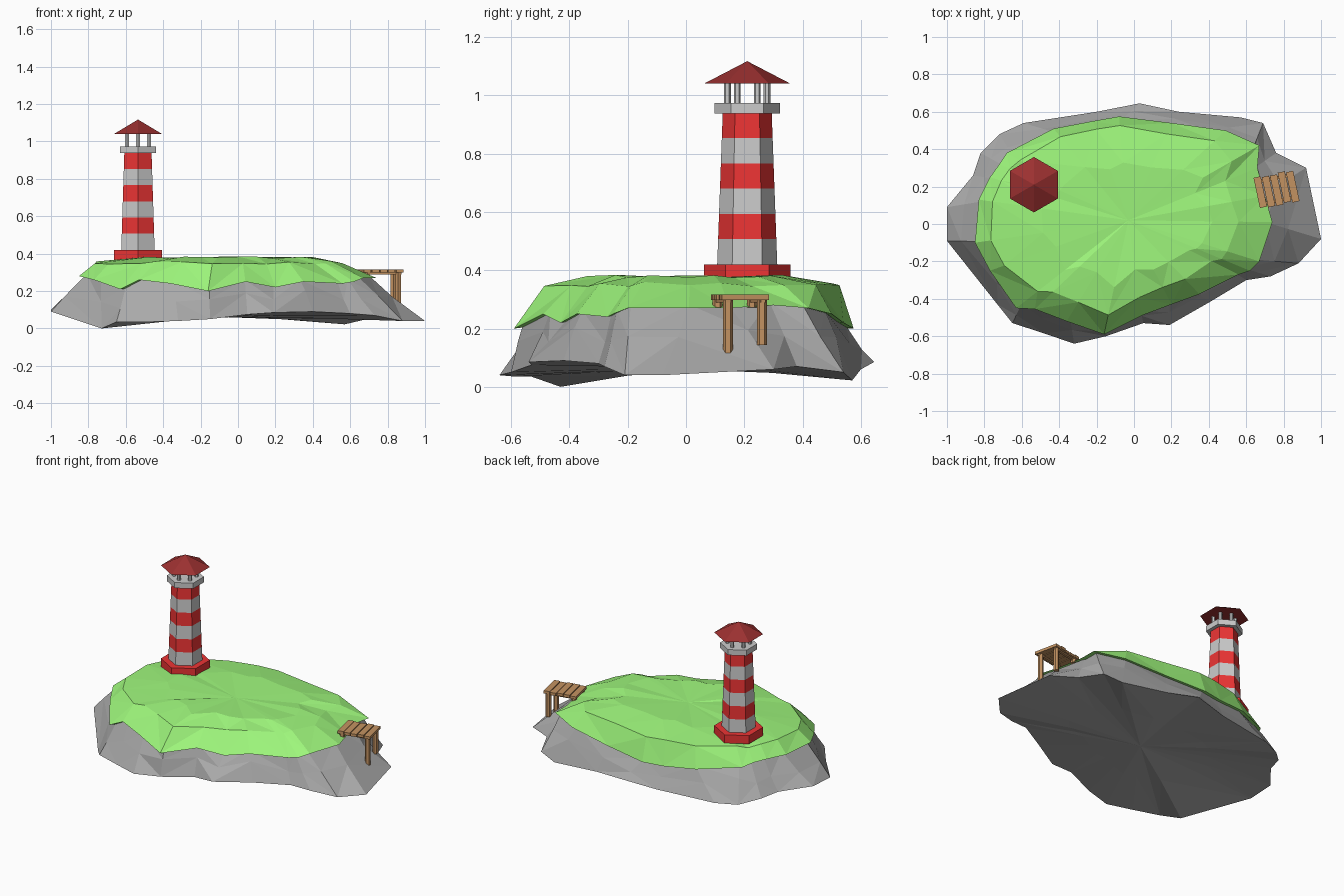
import bpy, bmesh, random
from math import sin, cos, pi, radians
from mathutils import Vector, Matrix

if "Cube" in bpy.data.objects:
    bpy.data.objects.remove(bpy.data.objects["Cube"])

random.seed(4)


def material(name, rgb):
    m = bpy.data.materials.new(name)
    m.diffuse_color = (*rgb, 1)
    m.use_nodes = True
    m.node_tree.nodes["Principled BSDF"].inputs["Base Color"].default_value = m.diffuse_color
    return m


RED = material("red_paint", (0.85, 0.035, 0.035))
ROOF = material("roof_red", (0.33, 0.03, 0.03))
GREEN = material("grass_green", (0.34, 0.92, 0.2))
WOOD = material("wood", (0.55, 0.29, 0.12))
STONE = material("stone", (0.4, 0.4, 0.4))


def finish(name, bm, mat=None):
    bmesh.ops.recalc_face_normals(bm, faces=bm.faces)
    me = bpy.data.meshes.new(name)
    bm.to_mesh(me)
    bm.free()
    if mat:
        me.materials.append(mat)
    ob = bpy.data.objects.new(name, me)
    bpy.context.collection.objects.link(ob)
    return ob


def loft(name, first, rings, last, mat=None):
    """Faceted closed skin: end point, rings of equal count, end point."""
    bm = bmesh.new()
    vs = [[bm.verts.new(p) for p in r] for r in rings]
    a, b = bm.verts.new(first), bm.verts.new(last)
    n = len(vs[0])
    for i in range(n):
        j = (i + 1) % n
        bm.faces.new((a, vs[0][j], vs[0][i]))
        bm.faces.new((b, vs[-1][i], vs[-1][j]))
        for lo, hi in zip(vs, vs[1:]):
            if i % 2:
                bm.faces.new((lo[i], lo[j], hi[j]))
                bm.faces.new((lo[i], hi[j], hi[i]))
            else:
                bm.faces.new((lo[i], lo[j], hi[i]))
                bm.faces.new((lo[j], hi[j], hi[i]))
    return finish(name, bm, mat)


def prism(name, x, y, z0, z1, r0, r1, mat=None):
    """Six-sided prism or cone with corners on the y axis."""
    bm = bmesh.new()
    bmesh.ops.create_cone(bm, cap_ends=True, segments=6, radius1=r0, radius2=r1,
                          depth=z1 - z0)
    ang = [v.co for v in bm.verts if v.co.xy.length > 1e-4][0]
    turn = pi / 2 + Vector((1, 0)).angle_signed(ang.xy.normalized())
    bmesh.ops.rotate(bm, verts=bm.verts, matrix=Matrix.Rotation(turn, 3, 'Z'))
    bmesh.ops.translate(bm, verts=bm.verts, vec=(x, y, (z0 + z1) / 2))
    return finish(name, bm, mat)


# Island outlines: foot of the rock and rim of the grass, point for point
FOOT = [(-1, .09, .1), (-.86, .26, .09), (-.82, .38, .08), (-.72, .48, .05),
        (-.59, .54, .05), (-.2, .6, .06), (.03, .645, .085), (.24, .6, .06),
        (.57, .57, .022), (.69, .54, .05), (.76, .38, .07), (.92, .3, .06),
        (1, -.08, .04), (.88, -.21, .04), (.73, -.28, .07), (.6, -.3, .08),
        (.4, -.42, .09), (.19, -.54, .085), (.05, -.53, .075), (-.15, -.6, .05),
        (-.32, -.64, .04), (-.48, -.585, .035), (-.65, -.53, .035),
        (-.73, -.43, 0), (-1, -.09, .09)]
RIM = [(-.83, .13, .28), (-.77, .25, .28), (-.72, .32, .27), (-.68, .38, .25),
       (-.43, .51, .22), (-.22, .55, .2), (-.08, .575, .2), (.2, .54, .22),
       (.49, .5, .25), (.67, .42, .27), (.66, .3, .28), (.7, .15, .27),
       (.74, .01, .27), (.67, -.2, .27), (.62, -.25, .25), (.56, -.27, .24),
       (.35, -.375, .25), (.2, -.43, .22), (.04, -.49, .25), (-.16, -.59, .2),
       (-.36, -.52, .24), (-.53, -.455, .26), (-.63, -.45, .21),
       (-.77, -.25, .26), (-.85, -.1, .28)]
FOOT = [Vector(p) for p in FOOT]
RIM = [Vector(p) for p in RIM]
MID = Vector((-.03, .02, 0))


def shrink(p, s, z):
    q = MID + (p - MID) * s
    return Vector((q.x, q.y, z))


def rnd(a):
    return random.uniform(-a, a)


# Rock, slightly hollow underneath
top = [shrink(p, .95, p.z + .012) for p in RIM]
middle = [f.lerp(t, .5 + rnd(.12)) + Vector((0, 0, rnd(.015)))
          for f, t in zip(FOOT, top)]
bottom = [shrink(p, .5, .038 + p.z * .4 + rnd(.004)) for p in FOOT]
loft("rock", (-.05, 0, .06), [bottom, FOOT, middle, top], (-.03, .02, .27),
     STONE)

# Grass cap with a thin overhanging lip; front and right slopes are gentler
under = [shrink(p, .93, p.z + .005) for p in RIM]
shoulder = []
for p in RIM:
    s = .77 if p.x > .5 else .81 if p.y < -.3 else .9
    shoulder.append(shrink(p, s + rnd(.02), .352 + rnd(.008)))
inner = [shrink(p, .55 + rnd(.04), .378 + rnd(.006)) for p in RIM]
loft("grass", (-.03, .02, .26), [under, RIM, shoulder, inner],
     (-.03, .02, .372), GREEN)

# Lighthouse
LX, LY = -.535, .21
prism("tower_base", LX, LY, .365, .42, .148, .148, RED)
Z0, Z1, R0, R1 = .42, .94, .103, .084
for k in range(6):
    a, b = k / 6, (k + 1) / 6
    prism("tower_band_%d" % (k + 1), LX, LY, Z0 + (Z1 - Z0) * a,
          Z0 + (Z1 - Z0) * b, R0 + (R1 - R0) * a, R0 + (R1 - R0) * b,
          RED if k % 2 else None)
prism("balcony", LX, LY, .937, .974, .112, .112)
for k in range(6):
    t = pi / 2 + k * pi / 3
    prism("lantern_post_%d" % (k + 1), LX + .068 * cos(t), LY + .068 * sin(t),
          .97, 1.055, .0115, .0115)
prism("lantern_roof", LX, LY, 1.04, 1.117, .148, 0, ROOF)

# Dock, turned slightly
TURN = Matrix.Translation((.762, .185, 0)) @ Matrix.Rotation(radians(12), 4, 'Z')


def dock_box(name, c, size):
    bm = bmesh.new()
    bmesh.ops.create_cube(bm, size=1, matrix=TURN @ Matrix.Translation(c)
                          @ Matrix.Diagonal((*size, 1)))
    finish(name, bm, WOOD)


for k in range(5):
    dock_box("dock_plank_%d" % (k + 1), ((k - 2) * .044, rnd(.004), .307),
             (.039, .165, .018))
for side in (-1, 1):
    tag = "front" if side < 0 else "back"
    dock_box("dock_joist_" + tag, (0, side * .06, .295), (.2, .016, .012))
    for x, z, n in ((.083, .125 + side * .018, "outer"), (-.085, .272, "inner")):
        p = TURN @ Vector((x, side * .06, 0))
        prism("dock_leg_%s_%s" % (n, tag), p.x, p.y, z, .3, .017, .017, WOOD)
